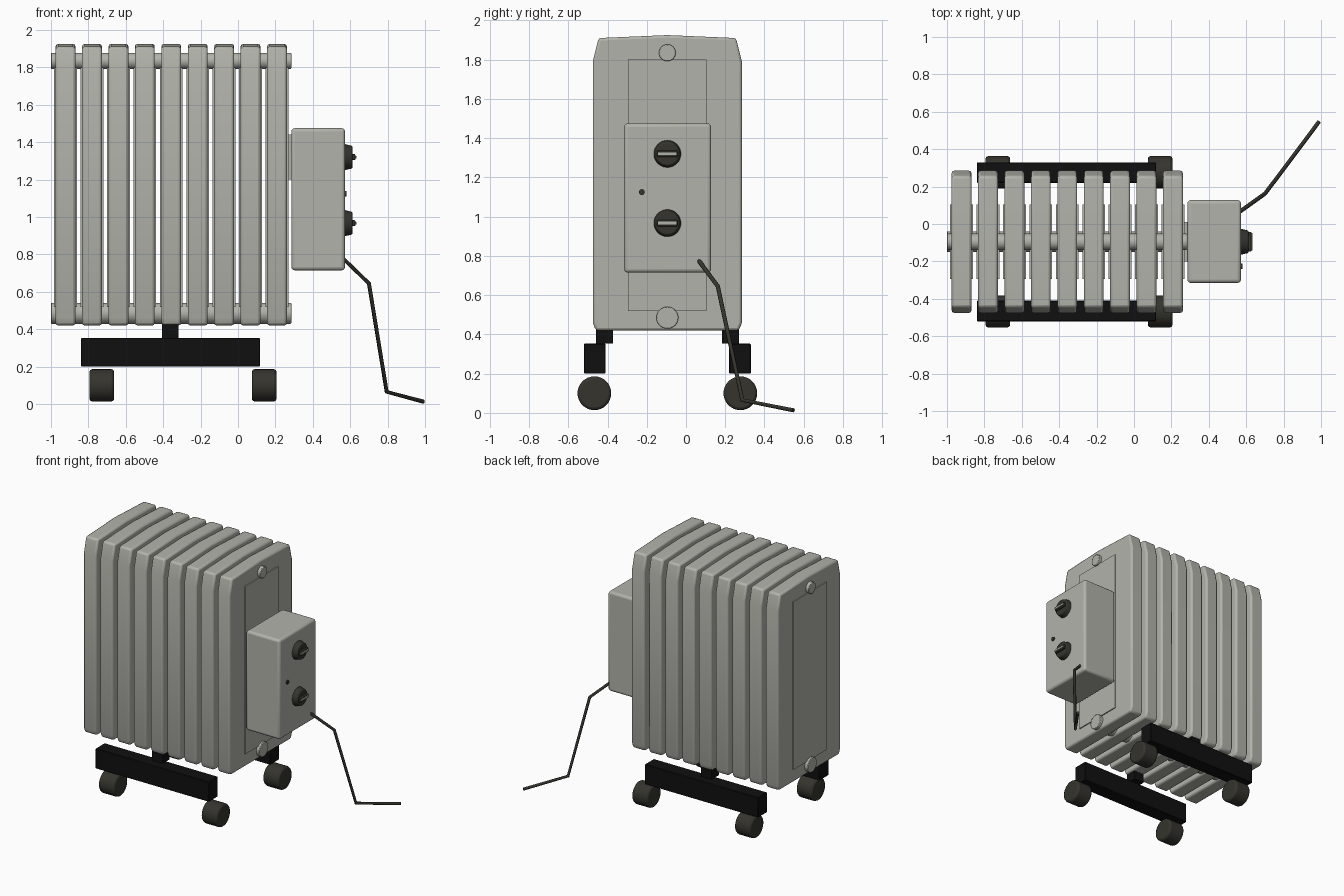
import bpy
import bmesh
from math import pi
from mathutils import Matrix, Vector

cube = bpy.data.objects.get("Cube")
if cube:
    bpy.data.objects.remove(cube, do_unlink=True)


def material(name, r, g, b):
    m = bpy.data.materials.new(name)
    m.use_nodes = True
    m.diffuse_color = (r, g, b, 1)
    shader = m.node_tree.nodes["Principled BSDF"]
    shader.inputs["Base Color"].default_value = (r, g, b, 1)
    shader.inputs["Roughness"].default_value = 0.6
    return m


grey = material("warm grey enamel", 0.45, 0.45, 0.41)
black = material("black steel", 0.005, 0.005, 0.005)
rubber = material("dark olive rubber", 0.035, 0.034, 0.027)
MID = -0.095  # centre line of the heater in y


def finish(name, bm, mat, bevel=0, segments=2):
    bmesh.ops.recalc_face_normals(bm, faces=bm.faces)
    mesh = bpy.data.meshes.new(name)
    bm.to_mesh(mesh)
    bm.free()
    mesh.materials.append(mat)
    obj = bpy.data.objects.new(name, mesh)
    bpy.context.collection.objects.link(obj)
    if bevel:
        mod = obj.modifiers.new("Soft edges", "BEVEL")
        mod.width = bevel
        mod.segments = segments
        mod.limit_method = "ANGLE"
        mod.angle_limit = 0.6
    bpy.ops.object.select_all(action="DESELECT")
    obj.select_set(True)
    bpy.context.view_layer.objects.active = obj
    bpy.ops.object.shade_smooth_by_angle(angle=0.6)
    return obj


def box(name, low, high, mat, bevel=0, segments=2):
    low, high = Vector(low), Vector(high)
    bm = bmesh.new()
    move = Matrix.Translation((low + high) / 2) @ Matrix.Diagonal((*(high - low), 1))
    bmesh.ops.create_cube(bm, size=1, matrix=move)
    return finish(name, bm, mat, bevel, segments)


def rod(name, x0, x1, y, z, r0, mat, r1=None, bevel=0, sides=32):
    """Cylinder or cone lying along x."""
    bm = bmesh.new()
    move = Matrix.Translation(((x0 + x1) / 2, y, z)) @ Matrix.Rotation(pi / 2, 4, "Y")
    bmesh.ops.create_cone(bm, cap_ends=True, segments=sides, radius1=r0,
                          radius2=r0 if r1 is None else r1, depth=x1 - x0, matrix=move)
    return finish(name, bm, mat, bevel)


# Radiator fins, each with a shallow raised panel on both sides
half = [(0.365, 0.42), (0.38, 0.46), (0.38, 1.79), (0.35, 1.91)]
outline = half + [(0, 1.925)] + [(-y, z) for y, z in reversed(half)]
for i in range(9):
    x = -0.922 + i * 0.1413
    bm = bmesh.new()
    face = bm.faces.new([bm.verts.new((x - 0.053, MID + y, z)) for y, z in outline])
    side = bmesh.ops.extrude_face_region(bm, geom=[face])
    verts = [v for v in side["geom"] if isinstance(v, bmesh.types.BMVert)]
    bmesh.ops.translate(bm, verts=verts, vec=(0.106, 0, 0))
    finish(f"fin_{i + 1}", bm, grey, 0.013)
    box(f"fin_panel_{i + 1}", (x - 0.061, MID - 0.2, 0.52),
        (x + 0.061, MID + 0.2, 1.8), grey)

# Oil pipes running through all fins
rod("upper_pipe", -1, 0.285, MID, 1.835, 0.043, grey, bevel=0.004)
rod("lower_pipe", -1, 0.285, MID, 0.485, 0.056, grey, bevel=0.004)

# Control box with knobs and pilot light
box("control_box", (0.285, -0.315, 0.715), (0.572, 0.128, 1.475), grey, 0.018, 3)
box("control_box_mount", (0.25, -0.2, 1.2), (0.3, 0.01, 1.44), grey)
for label, z in (("upper", 1.32), ("lower", 0.967)):
    rod(f"{label}_knob", 0.565, 0.612, MID, z, 0.071, rubber, 0.06, 0.006)
    box(f"{label}_knob_grip", (0.6, MID - 0.052, z - 0.016),
        (0.627, MID + 0.052, z + 0.016), rubber, 0.004)
    box(f"{label}_knob_mark", (0.62, MID - 0.047, z - 0.007),
        (0.633, MID + 0.047, z + 0.007), grey)
rod("pilot_light", 0.565, 0.581, -0.225, 1.125, 0.015, rubber, sides=16)

# Power cord
path = [(0.56, 0.062, 0.78), (0.7, 0.162, 0.645), (0.795, 0.287, 0.065), (0.99, 0.548, 0.013)]
curve = bpy.data.curves.new("power_cord", "CURVE")
curve.dimensions = "3D"
curve.bevel_depth = 0.011
curve.bevel_resolution = 2
curve.use_fill_caps = True
line = curve.splines.new("POLY")
line.points.add(len(path) - 1)
for point, co in zip(line.points, path):
    point.co = (*co, 1)
curve.materials.append(rubber)
bpy.context.collection.objects.link(bpy.data.objects.new("power_cord", curve))

# Foot rails, posts and wheels, mirrored about the centre line
for label, s in (("front", -1), ("back", 1)):
    def across(a, b):
        return sorted((MID + s * a, MID + s * b))

    y0, y1 = across(0.315, 0.425)
    box(f"{label}_foot_rail", (-0.84, y0, 0.2), (0.118, y1, 0.353), black, 0.004, 1)
    y0, y1 = across(0.278, 0.364)
    box(f"{label}_foot_post", (-0.405, y0, 0.353), (-0.317, y1, 0.43), black)
    for end, x in (("right", -0.728), ("left", 0.14)):
        rod(f"{label}_{end}_wheel", x - 0.066, x + 0.066, MID + s * 0.372, 0.1,
            0.086, rubber, bevel=0.014)
